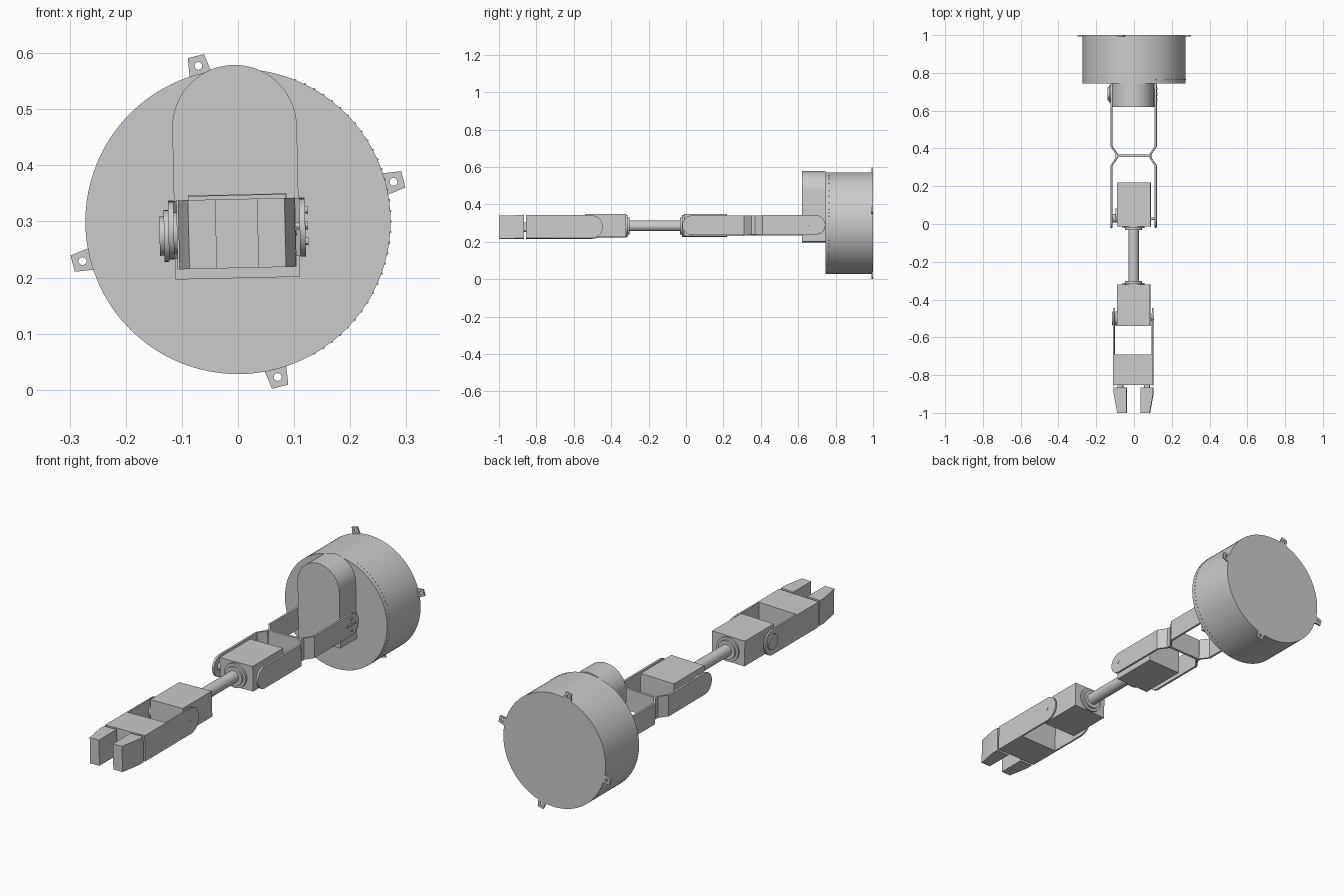
import bpy, bmesh
from math import sin, cos, pi, radians
from mathutils import Matrix, Vector

if "Cube" in bpy.data.objects:
    bpy.data.objects.remove(bpy.data.objects["Cube"])

# the whole arm is rolled slightly about the long axis
PIVOT = Vector((-0.002, 0, 0.285))
TILT = (Matrix.Translation(PIVOT) @ Matrix.Rotation(radians(-1.3), 4, 'Y')
        @ Matrix.Translation(Vector((0, 0, -0.285))))
NONE = Matrix.Identity(4)
MAP = {'X': lambda u, v, w: (w, u, v),
       'Y': lambda u, v, w: (u, w, v),
       'Z': lambda u, v, w: (u, v, w)}


def make(name, solids, matrix=TILT):
    """Each solid is (axis, low, high, outline, optional hole outline)."""
    bm = bmesh.new()
    for axis, lo, hi, *loops in solids:
        edges = []
        for pts in loops:
            vs = [bm.verts.new(MAP[axis](u, v, lo)) for u, v in pts]
            edges += [bm.edges.new((vs[i - 1], vs[i])) for i in range(len(vs))]
        if len(loops) > 1:
            geom = bmesh.ops.triangle_fill(bm, edges=edges, use_beauty=True)['geom']
            faces = [f for f in geom if isinstance(f, bmesh.types.BMFace)]
        else:
            faces = [bm.faces.new(vs)]
        ext = bmesh.ops.extrude_face_region(bm, geom=faces, use_keep_orig=True)['geom']
        bmesh.ops.translate(bm, vec=MAP[axis](0, 0, hi - lo),
                            verts=[g for g in ext if isinstance(g, bmesh.types.BMVert)])
    bmesh.ops.recalc_face_normals(bm, faces=bm.faces[:])
    bm.transform(matrix)
    me = bpy.data.meshes.new(name)
    bm.to_mesh(me)
    bm.free()
    ob = bpy.data.objects.new(name, me)
    bpy.context.collection.objects.link(ob)
    bpy.ops.object.select_all(action='DESELECT')
    ob.select_set(True)
    bpy.context.view_layer.objects.active = ob
    bpy.ops.object.shade_smooth_by_angle(angle=radians(30))
    return ob


def arc(cu, cv, r, a0=0, a1=360, n=32):
    steps = n if a1 - a0 == 360 else n + 1
    return [(cu + r * cos(radians(a0 + (a1 - a0) * i / n)),
             cv + r * sin(radians(a0 + (a1 - a0) * i / n))) for i in range(steps)]


def rect(u0, u1, v0, v1):
    return [(u0, v0), (u1, v0), (u1, v1), (u0, v1)]


def tongue(square_end, tip, z0, z1):
    """Side outline of a plate: square at one end, rounded at the other."""
    r, cz = (z1 - z0) / 2, (z0 + z1) / 2
    if tip > square_end:
        return [(square_end, z1), (square_end, z0)] + arc(tip - r, cz, r, -90, 90, 20)
    return [(square_end, z0), (square_end, z1)] + arc(tip + r, cz, r, 90, 270, 20)


# base drum
make("base_drum", [('Y', 0.745, 1.0, arc(0, 0.30, 0.272, n=96))], NONE)

# mounting tabs with bolt holes
for i in range(4):
    a = radians(14.3 + 90 * i)
    def polar(r, t):
        return (r * cos(a) - t * sin(a), 0.30 + r * sin(a) + t * cos(a))
    outline = [polar(0.262, -0.021), polar(0.304, -0.015),
               polar(0.304, 0.015), polar(0.262, 0.021)]
    make(f"mounting_tab_{i + 1}",
         [('Y', 0.992, 1.0, outline, arc(*polar(0.286, 0), 0.007, n=16))], NONE)

# small studs round the front rim of the drum
make("rim_studs", [('Y', 0.763, 0.767, arc(0.272 * cos(radians(d)), 0.30 + 0.272 * sin(radians(d)),
                                           0.0022, n=6)) for d in range(-60, 72, 4)], NONE)

# shoulder housing with arched top
make("shoulder_housing", [('Y', 0.62, 0.745,
     [(-0.111, 0.199), (0.111, 0.199)] + arc(0, 0.468, 0.111, 0, 180, 40))])

# upper arm: two pinched side plates and a cross web
plates = []
for s in (-1, 1):
    lo, hi = sorted((s * 0.112, s * 0.122))
    plates += [('X', lo, hi, tongue(0.41, 0.745, 0.237, 0.34)),
               ('X', lo, hi, tongue(0.31, -0.02, 0.235, 0.338)),
               ('Z', 0.236, 0.339, [(s * x, y) for x, y in (
                   (0.122, 0.41), (0.094, 0.37), (0.094, 0.35), (0.122, 0.31),
                   (0.112, 0.31), (0.084, 0.35), (0.084, 0.37), (0.112, 0.41))])]
plates.append(('Z', 0.236, 0.339, rect(-0.085, 0.085, 0.355, 0.367)))
make("upper_arm_bracket", plates)

# shoulder pivot cap and screws
make("shoulder_pivot_cap", [('X', -0.130, -0.121, arc(0.69, 0.277, 0.046)),
                            ('X', -0.138, -0.129, arc(0.69, 0.277, 0.035))])
make("shoulder_screws", [('X', 0.121, 0.127, arc(0.688 + dy, 0.290 + dz, 0.007, n=12))
     for dy, dz in ((0, 0), (0.028, 0), (-0.028, 0), (0, 0.028), (0, -0.028))])

# elbow and wrist motors, each with side horn, pivot pin and shaft flange
make("elbow_motor", [('Y', -0.012, 0.22, rect(-0.086, 0.090, 0.228, 0.348))])
make("elbow_horn", [('X', -0.113, -0.085, arc(0.030, 0.287, 0.022)),
                    ('X', -0.096, -0.085, arc(0.045, 0.287, 0.036))])
make("elbow_pin", [('X', 0.089, 0.1235, arc(0.028, 0.290, 0.007, n=12))])
make("elbow_flange", [('Y', -0.022, -0.011, arc(0, 0.285, 0.058)),
                      ('Y', -0.032, -0.021, arc(0, 0.285, 0.045))])
make("forearm_rod", [('Y', -0.325, -0.02, arc(0, 0.285, 0.028))])
make("wrist_flange", [('Y', -0.322, -0.312, arc(0, 0.285, 0.058)),
                      ('Y', -0.313, -0.303, arc(0, 0.285, 0.045))])
make("wrist_motor", [('Y', -0.54, -0.32, rect(-0.086, 0.088, 0.225, 0.347))])
make("wrist_horn", [('X', -0.113, -0.085, arc(-0.50, 0.282, 0.037))])
make("wrist_pin", [('X', 0.087, 0.107, arc(-0.505, 0.280, 0.007, n=12))])

# gripper side plates, body and fingers
make("gripper_side_plates", [('X', lo, hi, tongue(-0.855, -0.445, 0.217, 0.340))
                             for lo, hi in ((-0.107, -0.099), (0.097, 0.105))])
make("gripper_body", [('Y', -0.853, -0.69, rect(-0.100, 0.098, 0.217, 0.340))])
for side, s in (("left", -1), ("right", 1)):
    make(f"{side}_finger", [
        ('Z', 0.217, 0.340, [(s * x, y) for x, y in (
            (0.037, -0.865), (0.104, -0.865), (0.104, -0.90), (0.086, -1.0), (0.037, -1.0))]),
        ('Z', 0.255, 0.302, rect(s * 0.070 - 0.015, s * 0.070 + 0.015, -0.87, -0.85))])
